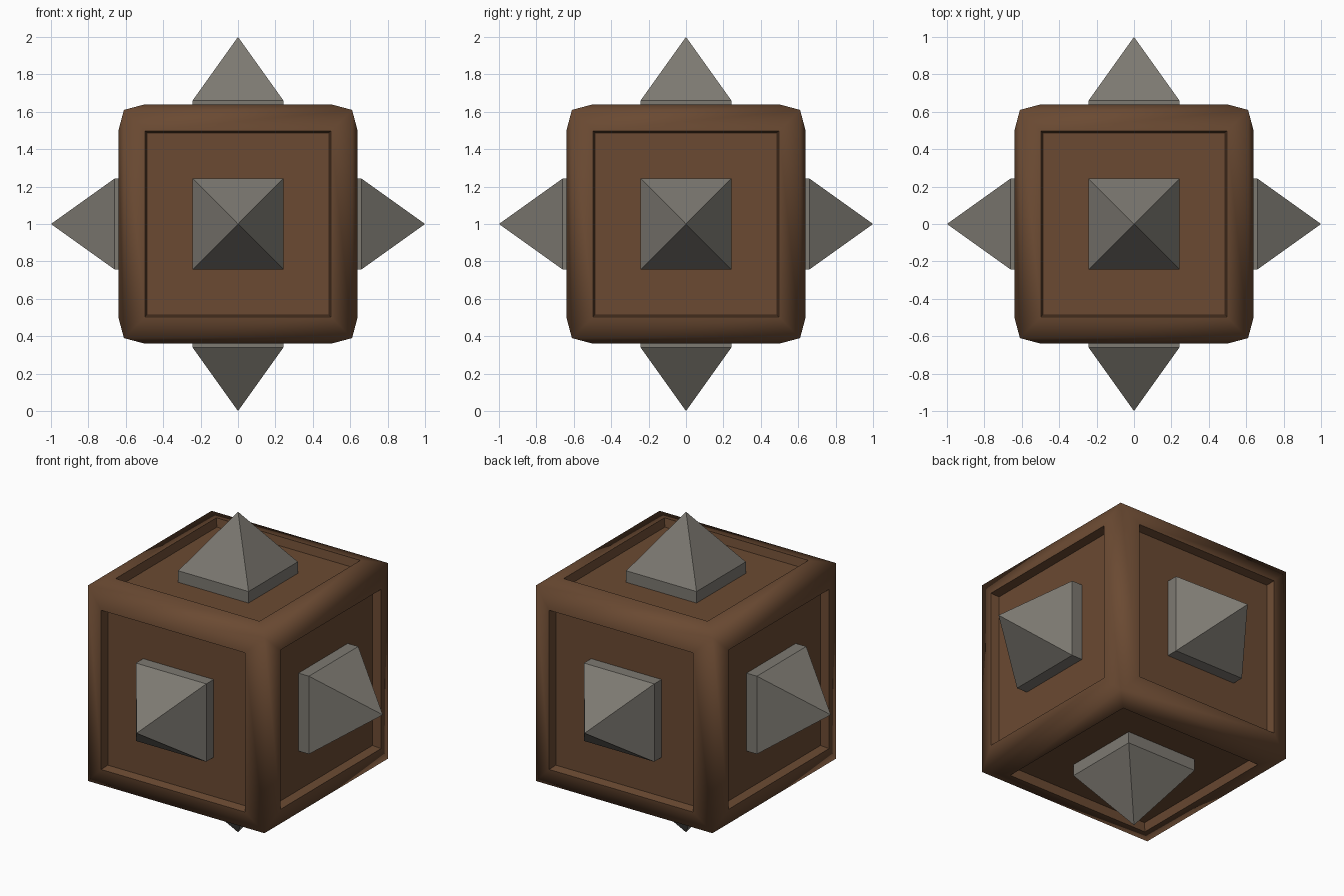
import bpy, bmesh, math
from mathutils import Matrix, Vector

old = bpy.data.objects.get("Cube")
if old:
    bpy.data.objects.remove(old, do_unlink=True)

CENTRE = Vector((0, 0, 1))


def material(name, rgb):
    mat = bpy.data.materials.new(name)
    mat.use_nodes = True
    mat.diffuse_color = (*rgb, 1)
    bsdf = mat.node_tree.nodes["Principled BSDF"]
    bsdf.inputs["Base Color"].default_value = (*rgb, 1)
    bsdf.inputs["Roughness"].default_value = 0.8
    return mat


def add_object(name, bm, mat):
    mesh = bpy.data.meshes.new(name)
    bm.to_mesh(mesh)
    bm.free()
    mesh.materials.append(mat)
    obj = bpy.data.objects.new(name, mesh)
    bpy.context.collection.objects.link(obj)
    obj.location = CENTRE
    return obj


wood = material("brown wood", (0.145, 0.068, 0.032))
stone = material("grey stone", (0.205, 0.192, 0.167))

# Block: each side rises to a raised frame, then drops into a square panel
bm = bmesh.new()
bmesh.ops.create_cube(bm, size=1.22)
sides = bm.faces[:]
bmesh.ops.inset_individual(bm, faces=sides, thickness=0.16, depth=0.03)
bmesh.ops.inset_individual(bm, faces=sides, thickness=0.014, depth=-0.052)
block = add_object("block", bm, wood)

# Soft outer edges, crisp panel edges
bpy.ops.object.select_all(action="DESELECT")
block.select_set(True)
bpy.context.view_layer.objects.active = block
bpy.ops.object.shade_smooth_by_angle(angle=math.radians(71))


# Spikes: a square plinth sunk into the panel, topped by a pyramid
def spike(name, direction):
    bm = bmesh.new()
    bmesh.ops.create_cube(bm, size=1)
    bmesh.ops.scale(bm, vec=(0.486, 0.486, 0.08), verts=bm.verts)
    bmesh.ops.translate(bm, vec=(0, 0, 0.62), verts=bm.verts)
    top = max(bm.faces, key=lambda f: f.calc_center_median().z)
    tip = bmesh.ops.poke(bm, faces=[top])["verts"][0]
    tip.co.z = 1.0
    turn = Vector((0, 0, 1)).rotation_difference(Vector(direction))
    bm.transform(turn.to_matrix().to_4x4())
    add_object(name, bm, stone)


spike("front_spike", (0, -1, 0))
spike("back_spike", (0, 1, 0))
spike("left_spike", (1, 0, 0))
spike("right_spike", (-1, 0, 0))
spike("top_spike", (0, 0, 1))
spike("bottom_spike", (0, 0, -1))
